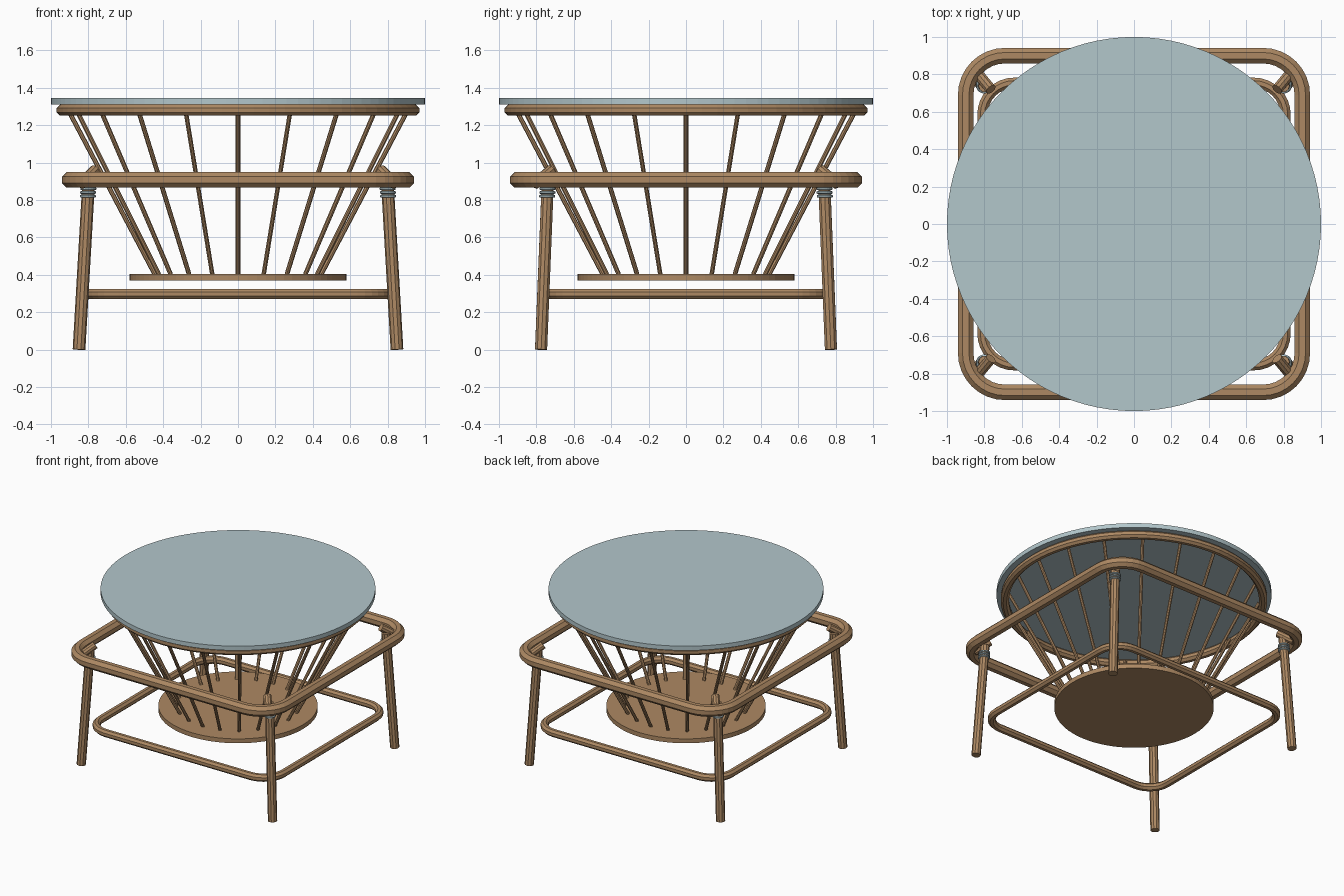
import bpy, bmesh, math
from mathutils import Vector

if "Cube" in bpy.data.objects:
    bpy.data.objects.remove(bpy.data.objects["Cube"])


def material(name, rgb):
    m = bpy.data.materials.new(name)
    m.diffuse_color = (*rgb, 1)
    m.use_nodes = True
    m.node_tree.nodes["Principled BSDF"].inputs["Base Color"].default_value = m.diffuse_color
    return m


WOOD = material("warm wood", (0.42, 0.25, 0.125))
GLASS = material("pale blue glass", (0.45, 0.57, 0.60))


def finish(bm, name, mat):
    bmesh.ops.recalc_face_normals(bm, faces=bm.faces)
    me = bpy.data.meshes.new(name)
    bm.to_mesh(me)
    bm.free()
    me.materials.append(mat)
    ob = bpy.data.objects.new(name, me)
    bpy.context.collection.objects.link(ob)
    return ob


def rod(name, a, b, r, sides, mat):
    """Straight cylinder from point a to point b."""
    a, b = Vector(a), Vector(b)
    bm = bmesh.new()
    bmesh.ops.create_cone(bm, cap_ends=True, segments=sides,
                          radius1=r, radius2=r, depth=(b - a).length)
    ob = finish(bm, name, mat)
    ob.location = (a + b) / 2
    ob.rotation_euler = (b - a).to_track_quat('Z', 'Y').to_euler()
    return ob


def hoop(name, hx, hy, corner, z, r, steps, mat, sides=8):
    """Closed horizontal tube along a rounded rectangle (or a circle)."""
    bm = bmesh.new()
    loops = []
    for q, (sx, sy) in enumerate([(1, 1), (-1, 1), (-1, -1), (1, -1)]):
        cx, cy = sx * (hx - corner), sy * (hy - corner)
        last = steps if hx == corner else steps + 1
        for i in range(last):
            a = (q + i / steps) * math.pi / 2
            loop = []
            for k in range(sides):
                t = (k + 0.5) / sides * math.tau
                d = corner + r * math.cos(t)
                loop.append(bm.verts.new((cx + d * math.cos(a), cy + d * math.sin(a),
                                          z + r * math.sin(t))))
            loops.append(loop)
    for i, l in enumerate(loops):
        n = loops[(i + 1) % len(loops)]
        for k in range(sides):
            j = (k + 1) % sides
            bm.faces.new((l[k], n[k], n[j], l[j]))
    return finish(bm, name, mat)


# Round glass top, its supporting ring and the lower disc
rod("glass_top", (0, 0, 1.31), (0, 0, 1.345), 1.0, 96, GLASS)
hoop("top_ring", 0.94, 0.94, 0.94, 1.28, 0.032, 18, WOOD)
rod("lower_disc", (0, 0, 0.37), (0, 0, 0.405), 0.58, 72, WOOD)

# Flaring spindles
for i in range(20):
    a = i / 20 * math.tau
    c, s = math.cos(a), math.sin(a)
    rod("spindle", (0.445 * c, 0.445 * s, 0.403), (0.91 * c, 0.91 * s, 1.285),
        0.0125, 8, WOOD)

# Rounded square frames
hoop("upper_frame", 0.90, 0.90, 0.21, 0.907, 0.045, 8, WOOD)
hoop("lower_frame", 0.81, 0.755, 0.17, 0.297, 0.030, 8, WOOD)

# Splayed legs with binding rings and slanted pegs
for sx in (-1, 1):
    for sy in (-1, 1):
        foot = Vector((0.85 * sx, 0.775 * sy, 0))
        head = Vector((0.797 * sx, 0.738 * sy, 0.92))
        rod("leg", foot, head, 0.034, 10, WOOD)
        rod("peg", (0.765 * sx, 0.72 * sy, 0.96), (0.84 * sx, 0.81 * sy, 0.885),
            0.03, 10, WOOD)
        for z in (0.82, 0.84, 0.86):
            band = hoop("leg_band", 0.036, 0.036, 0.036, 0, 0.008, 5, GLASS, 6)
            band.location = foot.lerp(head, z / 0.92)
